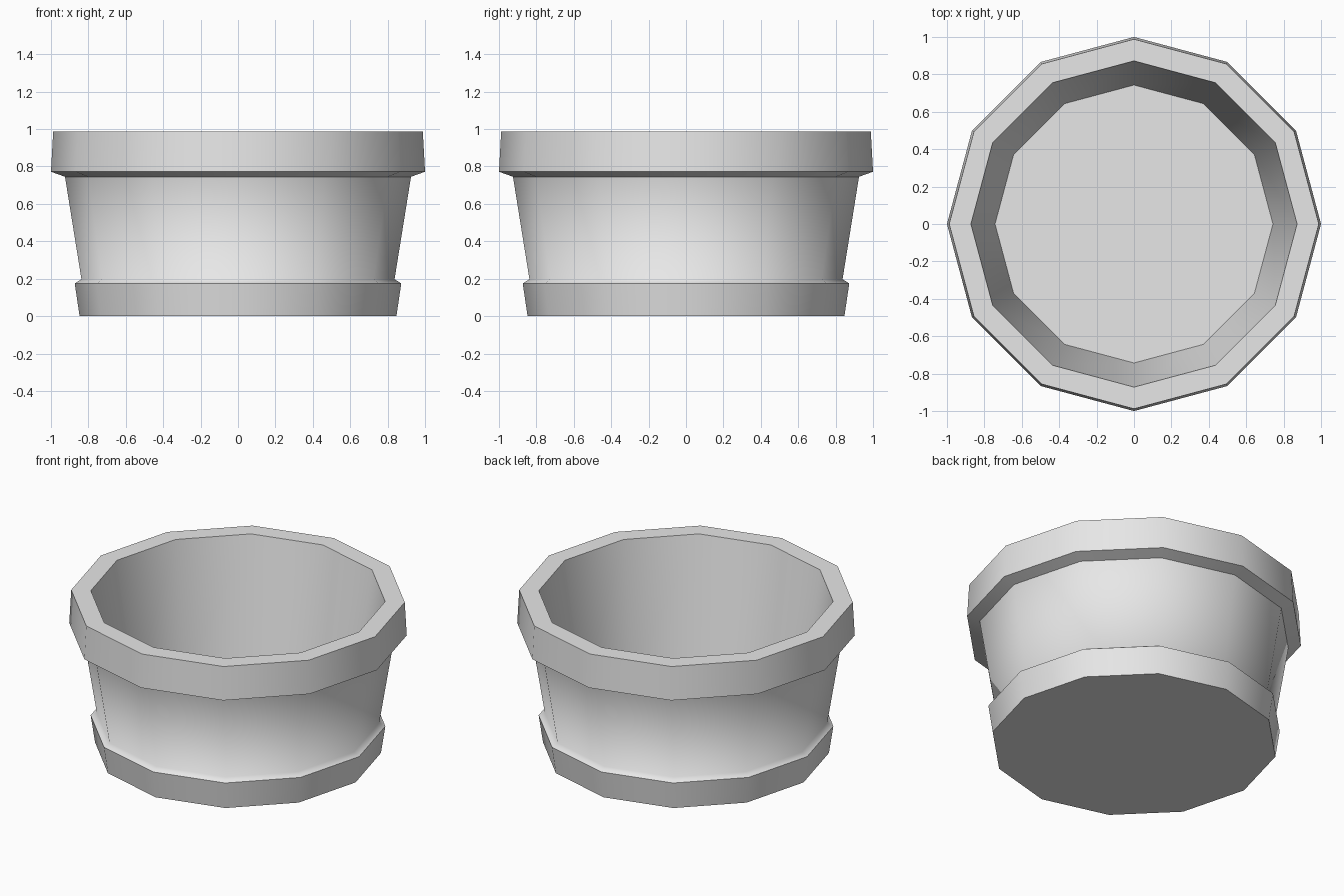
import bpy
import bmesh
from math import cos, sin, pi

cube = bpy.data.objects.get("Cube")
if cube:
    bpy.data.objects.remove(cube)

SIDES = 12

# One plain clay-grey material
grey = bpy.data.materials.new("plain grey")
grey.use_nodes = True
colour = (0.8, 0.8, 0.8, 1.0)
grey.diffuse_color = colour
grey.node_tree.nodes["Principled BSDF"].inputs["Base Color"].default_value = colour

# Pot profile from the underside, up the outside and down the inside:
# radius, height, whether the ring is a hard edge
profile = [
    (0.847, 0.0, True),     # foot bottom
    (0.873, 0.175, True),   # foot top
    (0.837, 0.197, False),  # soft crease where the wall meets the foot
    (0.925, 0.745, True),   # wall top
    (1.0, 0.772, True),     # rim bottom
    (0.988, 0.987, True),   # rim outer edge
    (0.872, 0.987, True),   # rim inner edge
    (0.743, 0.19, True),    # inside floor
]

bm = bmesh.new()
rings = []
for radius, height, hard in profile:
    rings.append([bm.verts.new((radius * cos(2 * pi * i / SIDES),
                                radius * sin(2 * pi * i / SIDES), height))
                  for i in range(SIDES)])

# Walls between neighbouring rings
for low, high in zip(rings, rings[1:]):
    for i in range(SIDES):
        j = (i + 1) % SIDES
        bm.faces.new((low[i], low[j], high[j], high[i]))

# Underside and inside floor
bm.faces.new(list(reversed(rings[0])))
bm.faces.new(rings[-1])

# Smooth around the pot, hard along the chosen rings
for face in bm.faces:
    face.smooth = True
for ring, (radius, height, hard) in zip(rings, profile):
    for i in range(SIDES):
        bm.edges.get((ring[i], ring[(i + 1) % SIDES])).smooth = not hard

mesh = bpy.data.meshes.new("flower_pot")
bm.to_mesh(mesh)
bm.free()
mesh.materials.append(grey)
pot = bpy.data.objects.new("flower_pot", mesh)
bpy.context.collection.objects.link(pot)
